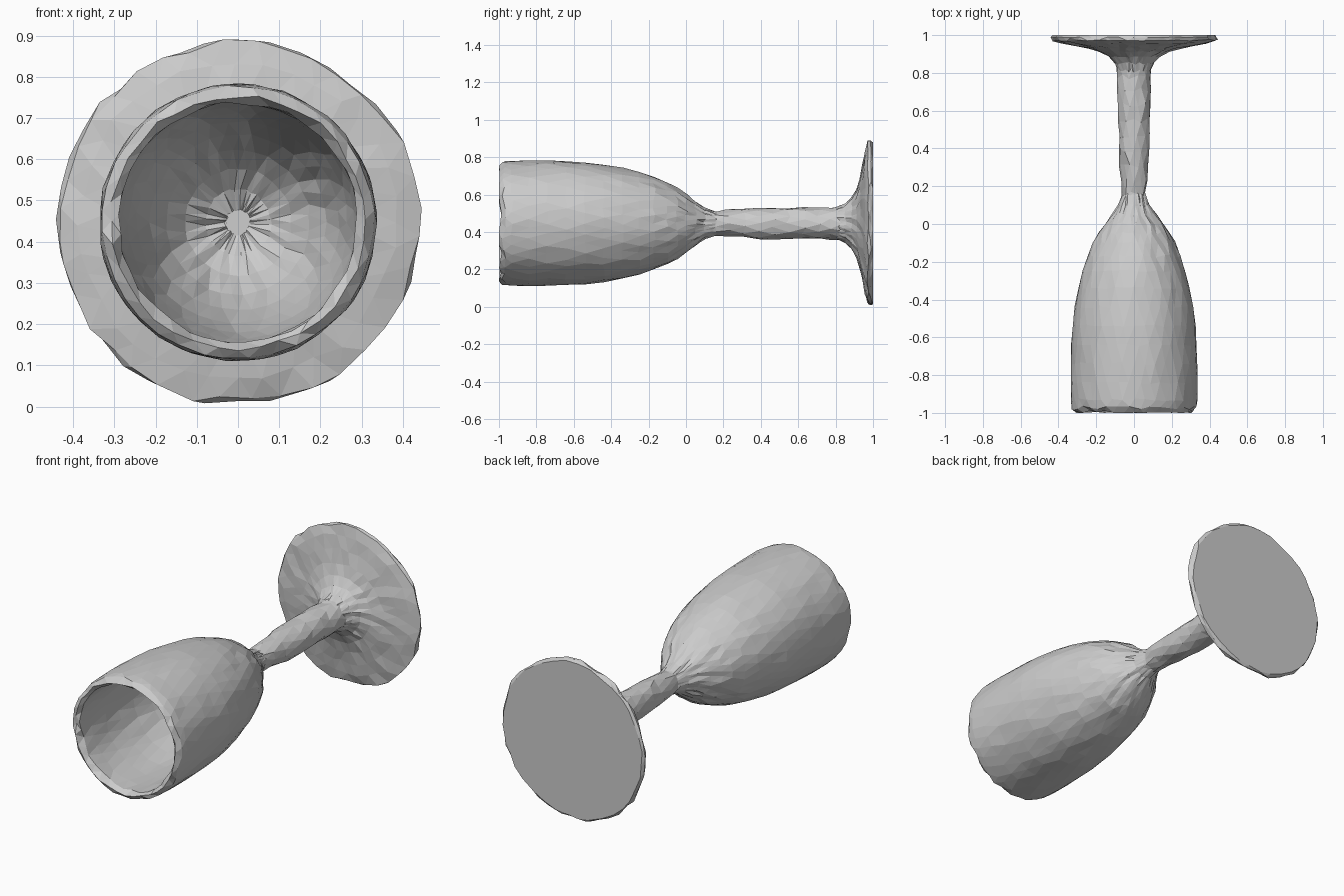
import bpy, bmesh, math, random

random.seed(4)
AXIS_Z = 0.447


def lathe(name, profile, sides, cap_end=False):
    """Faceted lathe about the y axis. Profile points: (y, radius, radial jitter, y jitter)."""
    bm = bmesh.new()
    rings = []
    for i, (y, r, jr, jy) in enumerate(profile):
        ring = []
        for k in range(sides):
            a = 2 * math.pi * (k + 0.5 * (i % 2) + random.uniform(-0.15, 0.15)) / sides
            rr = r + random.uniform(-jr, jr)
            yy = max(-1.0, min(1.0, y + random.uniform(-jy, jy)))
            ring.append(bm.verts.new((rr * math.cos(a), yy, AXIS_Z + rr * math.sin(a))))
        rings.append(ring)
    # staggered triangles between neighbouring rings
    for i in range(len(rings) - 1):
        a, b = rings[i], rings[i + 1]
        for k in range(sides):
            n = (k + 1) % sides
            if i % 2 == 0:
                bm.faces.new((a[k], b[k], a[n]))
                bm.faces.new((a[n], b[k], b[n]))
            else:
                bm.faces.new((a[k], b[n], a[n]))
                bm.faces.new((a[k], b[k], b[n]))
    if cap_end:
        bm.faces.new(rings[-1])
    bmesh.ops.recalc_face_normals(bm, faces=bm.faces)
    me = bpy.data.meshes.new(name)
    bm.to_mesh(me)
    bm.free()
    ob = bpy.data.objects.new(name, me)
    bpy.context.collection.objects.link(ob)
    return ob


# bowl: outer wall from the stem to the rim, then the hollow inside
outer = [(0.16, 0.062), (0.10, 0.082), (0.05, 0.117), (0.0, 0.155), (-0.05, 0.190),
         (-0.10, 0.217), (-0.17, 0.247), (-0.25, 0.273), (-0.34, 0.295), (-0.44, 0.313),
         (-0.54, 0.325), (-0.64, 0.332), (-0.74, 0.335), (-0.84, 0.336), (-0.93, 0.335)]
rim = [(-0.975, 0.330, 0.003, 0.012), (-0.995, 0.308, 0.006, 0.012),
       (-0.970, 0.289, 0.005, 0.015)]
inner = [(-0.88, 0.291), (-0.76, 0.293), (-0.64, 0.290), (-0.52, 0.282), (-0.40, 0.266),
         (-0.30, 0.245), (-0.20, 0.213), (-0.12, 0.175), (-0.06, 0.130), (-0.02, 0.080),
         (0.0, 0.030)]
bowl_profile = ([(y, r, 0.003, 0.008) for y, r in outer] + rim
                + [(y, r, 0.003, 0.008) for y, r in inner])
lathe("bowl", bowl_profile, 36, cap_end=True)

# stem: uneven thin column, slightly overlapping bowl and foot
stem = [(0.11, 0.066), (0.16, 0.064), (0.23, 0.070), (0.31, 0.076), (0.39, 0.082),
        (0.47, 0.083), (0.55, 0.084), (0.63, 0.086), (0.71, 0.085), (0.78, 0.087),
        (0.84, 0.094)]
lathe("stem", [(y, r, 0.006, 0.015) for y, r in stem], 12)

# foot: flared disc with a ragged edge and flat underside
foot = [(0.81, 0.086, 0.003, 0.01), (0.85, 0.104, 0.004, 0.008), (0.885, 0.135, 0.005, 0.005),
        (0.912, 0.185, 0.006, 0.004), (0.930, 0.245, 0.008, 0.004),
        (0.945, 0.315, 0.010, 0.004), (0.957, 0.385, 0.010, 0.004),
        (0.972, 0.436, 0.011, 0.005), (0.988, 0.438, 0.009, 0.004), (1.0, 0.428, 0.006, 0.0)]
lathe("foot", foot, 36, cap_end=True)
